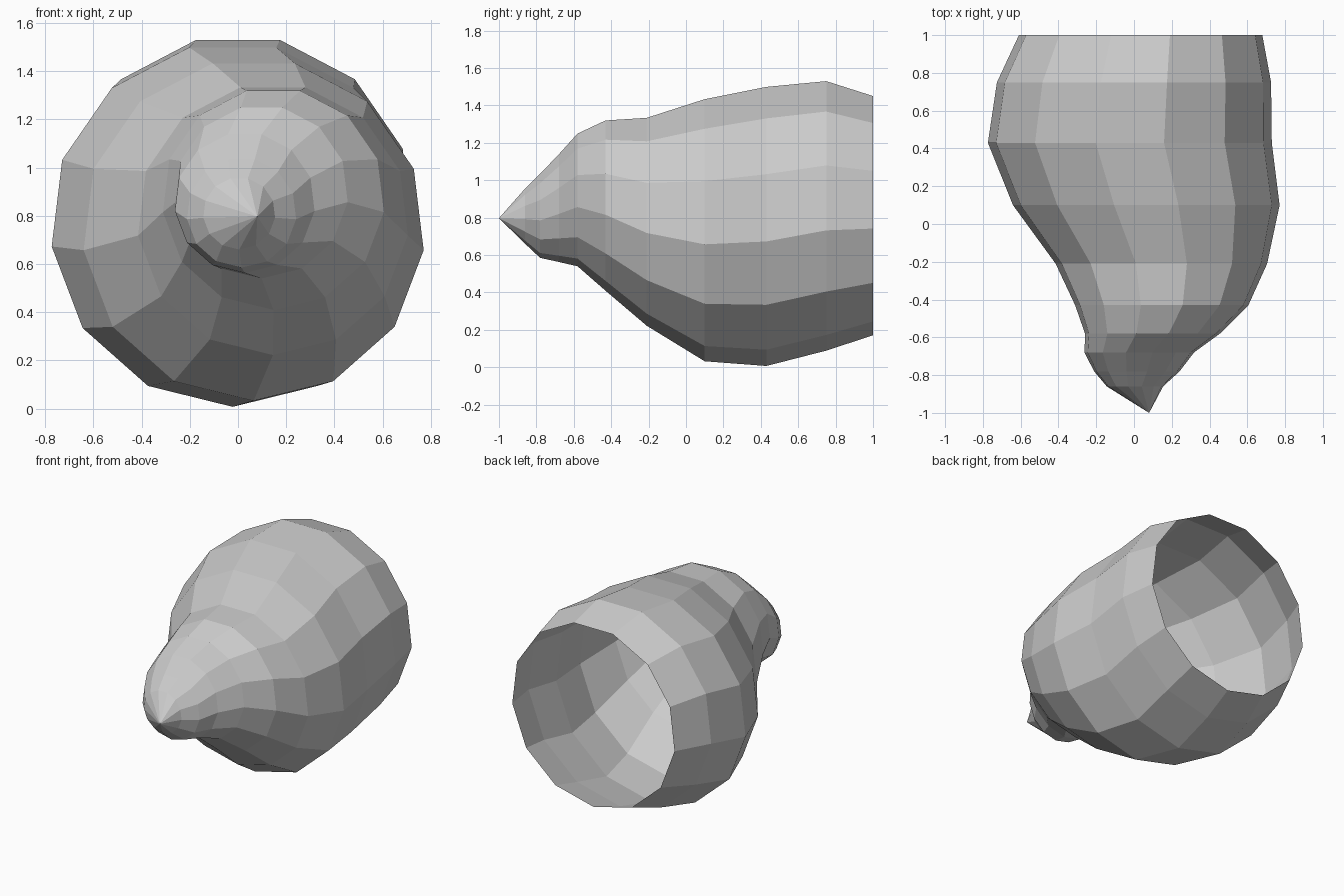
import bpy, bmesh
from math import cos, sin, tau, pi

if "Cube" in bpy.data.objects:
    bpy.data.objects.remove(bpy.data.objects["Cube"])

SIDES = 13

# Shell cross-sections from tip to open mouth: y, centre x, centre z, radius
RINGS = [
    (-0.86, 0.005, 0.81, 0.150),
    (-0.78, 0.015, 0.813, 0.228),
    (-0.68, 0.028, 0.855, 0.292),
    (-0.58, 0.098, 0.90, 0.360),
    (-0.43, 0.147, 0.871, 0.462),
    (-0.21, 0.145, 0.786, 0.564),
    (0.10, 0.065, 0.743, 0.711),
    (0.43, -0.022, 0.764, 0.757),
    (0.75, 0.00, 0.82, 0.731),
    (1.00, 0.035, 0.82, 0.649),
]

bm = bmesh.new()


def add_ring(y, cx, cz, r):
    # One vertex points straight down
    angles = [-pi / 2 + tau * i / SIDES for i in range(SIDES)]
    return [bm.verts.new((cx + r * cos(a), y, cz + r * sin(a))) for a in angles]


# Spiralling side walls
loops = [add_ring(*ring) for ring in RINGS]
for a, b in zip(loops, loops[1:]):
    for i in range(SIDES):
        j = (i + 1) % SIDES
        bm.faces.new((a[i], a[j], b[j], b[i]))

# Pointed tip
tip = bm.verts.new((0.08, -1.0, 0.797))
for i in range(SIDES):
    bm.faces.new((tip, loops[0][(i + 1) % SIDES], loops[0][i]))

# Face winding: outward normals on the open shell
bmesh.ops.recalc_face_normals(bm, faces=bm.faces)
bm.normal_update()
top = max(bm.faces, key=lambda f: f.calc_center_median().z)
if top.normal.z < 0:
    bmesh.ops.reverse_faces(bm, faces=bm.faces)

mesh = bpy.data.meshes.new("shell")
bm.to_mesh(mesh)
bm.free()
shell = bpy.data.objects.new("shell", mesh)
bpy.context.collection.objects.link(shell)
